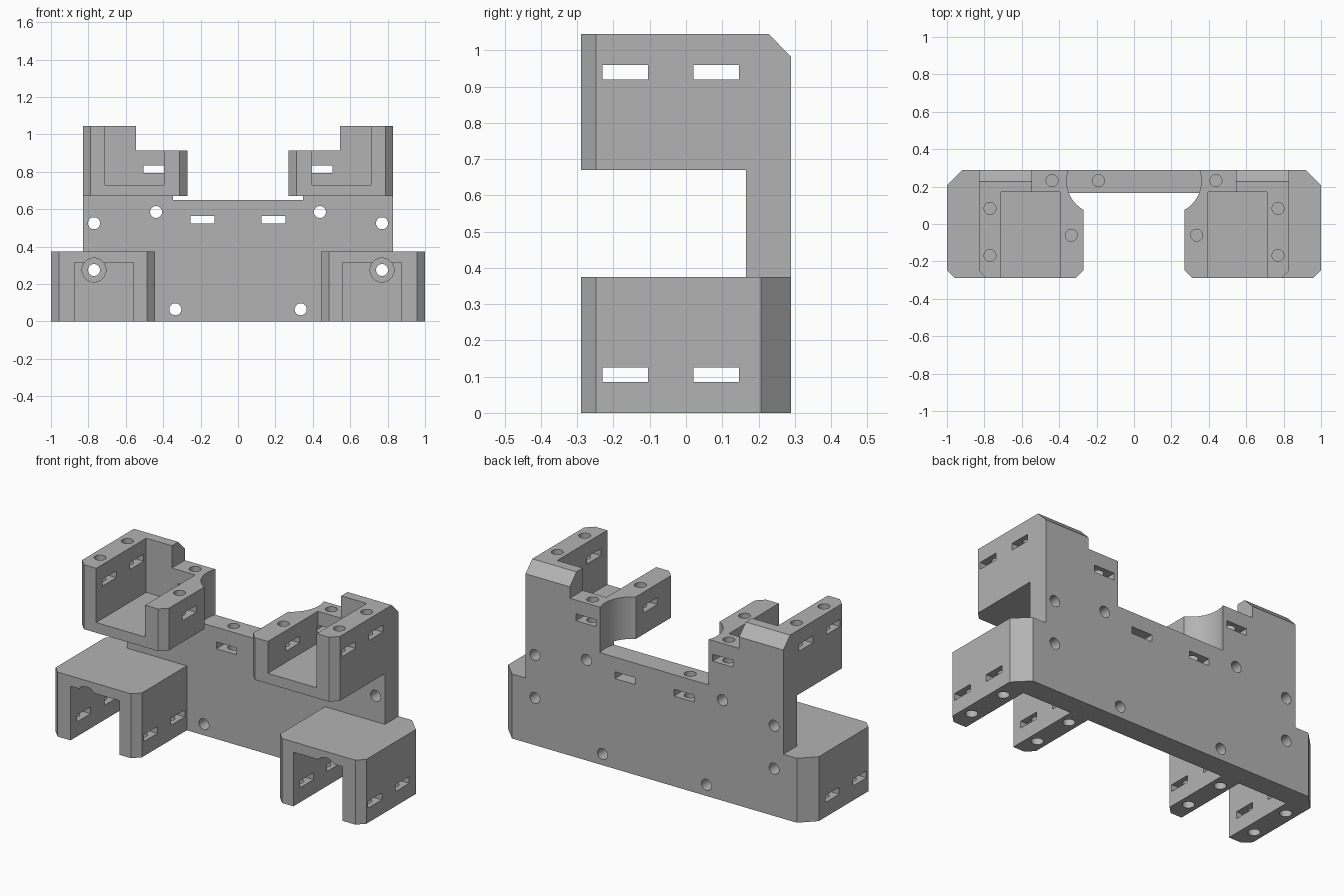
import bpy
import math

if "Cube" in bpy.data.objects:
    bpy.data.objects.remove(bpy.data.objects["Cube"], do_unlink=True)

FRONT, BACK, WALL = -0.29, 0.29, 0.165   # outer faces and front of the back plate
LOW_TOP, UP_BASE, ARM_TOP, TOP = 0.375, 0.67, 0.915, 1.045
HOLE = 0.032
cutters = []


def prism(name, points, axis, lo, hi):
    """Extrude a closed 2D outline along an axis (x: yz, y: xz, z: xy)."""
    def place(p, t):
        a, b = p
        return {"x": (t, a, b), "y": (a, t, b), "z": (a, b, t)}[axis]
    n = len(points)
    verts = [place(p, lo) for p in points] + [place(p, hi) for p in points]
    faces = [list(range(n))[::-1], list(range(n, 2 * n))]
    faces += [[i, (i + 1) % n, n + (i + 1) % n, n + i] for i in range(n)]
    area = sum(points[i - 1][0] * points[i][1] - points[i][0] * points[i - 1][1]
               for i in range(n))
    # Keep normals outward for either winding and axis handedness
    if (area < 0) != (axis == "y"):
        faces = [f[::-1] for f in faces]
    mesh = bpy.data.meshes.new(name)
    mesh.from_pydata(verts, [], faces)
    obj = bpy.data.objects.new(name, mesh)
    bpy.context.collection.objects.link(obj)
    return obj


def cut(name, points, axis, lo, hi):
    obj = prism(name, points, axis, lo, hi)
    obj.hide_render = True
    cutters.append(obj)


def cut_box(name, x, y, z):
    x, y = sorted(x), sorted(y)
    cut(name, [(x[0], y[0]), (x[1], y[0]), (x[1], y[1]), (x[0], y[1])], "z", *z)


def cut_round(name, centre, radius, axis, lo, hi, sides=32):
    ring = [math.tau * i / sides for i in range(sides)]
    cut(name, [(centre[0] + radius * math.cos(a), centre[1] + radius * math.sin(a))
               for a in ring], axis, lo, hi)


def cut_corner(x, y, sx, sy, size, z):
    """Chamfer an upright corner; sx and sy point outward."""
    e = 0.05
    pts = [(-size - e, e), (e, -size - e), (e, e)]
    cut("corner_cutter", [(x + sx * u, y + sy * v) for u, v in pts], "z", *z)


# Stepped silhouette that the whole mount is milled from
half = [(1, 0), (1, LOW_TOP), (0.83, LOW_TOP), (0.83, TOP), (0.545, TOP),
        (0.545, ARM_TOP), (0.27, ARM_TOP), (0.27, 0.65)]
body = prism("mounting_frame", half + [(-x, z) for x, z in reversed(half)],
             "y", FRONT, BACK)

# Open space in front of the back plate
cut_box("gap_cutter", (-2, 2), (-1, WALL), (LOW_TOP, UP_BASE))
cut_box("middle_cutter", (-0.445, 0.445), (-1, WALL), (-1, 0.5))

# Sloped top rear edge
cut("rear_slope_cutter", [(0.18, 1.095), (0.34, 0.93), (0.34, 1.095)], "x", -1, 1)

low_z, up_z = (-0.1, 0.5), (0.6, 1.2)
for s in (-1, 1):
    # Bracket pockets
    cut_box("lower_pocket_cutter", (s * 0.56, s * 0.875), (-1, WALL), (-1, 0.315))
    cut_box("upper_pocket_cutter", (s * 0.395, s * 0.71), (-1, WALL + 0.005), (0.73, 2))

    # Round relief at the inner side of the upper brackets
    cut_round("relief_cutter", (s * 0.182, 0.23), 0.178, "z", 0.65, 2, 64)

    # Chamfered upright corners
    cut_corner(s, FRONT, s, -1, 0.042, low_z)
    cut_corner(s, BACK, s, 1, 0.083, low_z)
    cut_corner(s * 0.445, FRONT, -s, -1, 0.042, low_z)
    cut_corner(s * 0.83, FRONT, s, -1, 0.042, up_z)
    cut_corner(s * 0.27, FRONT, -s, -1, 0.042, up_z)

    # Screw holes through the back plate
    for x, z in [(0.77, 0.525), (0.77, 0.275), (0.438, 0.585), (0.335, 0.065)]:
        cut_round("plate_hole_cutter", (s * x, z), HOLE, "y", 0.1, 0.5)
    cut_round("counterbore_cutter", (s * 0.77, 0.275), 0.064, "y", -1, 0.19)

    # Nut slots and blind screw holes in the bracket arms
    for y in (-0.168, 0.083):
        span = (y - 0.063, y + 0.063)
        cut_box("lower_slot_cutter", (s * 0.3, s * 1.2), span, (0.085, 0.125))
        cut_box("upper_slot_cutter", (s * 0.6, s * 1.2), span, (0.92, 0.96))
        cut_round("upper_hole_cutter", (s * 0.77, y), HOLE, "z", 0.86, 1.2)
        for x in (0.94, 0.503):
            cut_round("lower_hole_cutter", (s * x, y), HOLE, "z", -0.1, 0.185)
    cut_box("inner_slot_cutter", (s * 0.2, s * 0.6), (-0.123, 0.003), (0.795, 0.835))
    cut_round("inner_hole_cutter", (s * 0.335, -0.06), HOLE, "z", 0.76, 1.2)

    # Nut slots and blind holes in the back plate
    cut_box("ledge_slot_cutter", (s * 0.375, s * 0.505), (0.16, 0.5), (0.795, 0.835))
    cut_round("ledge_hole_cutter", (s * 0.438, 0.232), HOLE, "z", 0.73, 1.2)
    cut_box("middle_slot_cutter", (s * 0.125, s * 0.255), (0.1, 0.5), (0.525, 0.565))
cut_round("middle_hole_cutter", (-0.19, 0.232), HOLE, "z", 0.46, 1.2)

# Mill the body with every cutter, then bake the result
for c in cutters:
    mod = body.modifiers.new(c.name, "BOOLEAN")
    mod.operation = "DIFFERENCE"
    mod.solver = "EXACT"
    mod.object = c
bpy.context.view_layer.update()
graph = bpy.context.evaluated_depsgraph_get()
baked = bpy.data.meshes.new_from_object(body.evaluated_get(graph))
body.modifiers.clear()
body.data = baked
baked.name = "mounting_frame"
for c in cutters:
    bpy.data.objects.remove(c, do_unlink=True)

# Plain grey material
grey = bpy.data.materials.new("plain_grey")
grey.use_nodes = True
colour = (0.45, 0.45, 0.45, 1)
grey.diffuse_color = colour
grey.node_tree.nodes["Principled BSDF"].inputs["Base Color"].default_value = colour
baked.materials.clear()
baked.materials.append(grey)

bpy.ops.object.select_all(action="DESELECT")
body.select_set(True)
bpy.context.view_layer.objects.active = body
bpy.ops.object.shade_smooth_by_angle(angle=math.radians(30))
